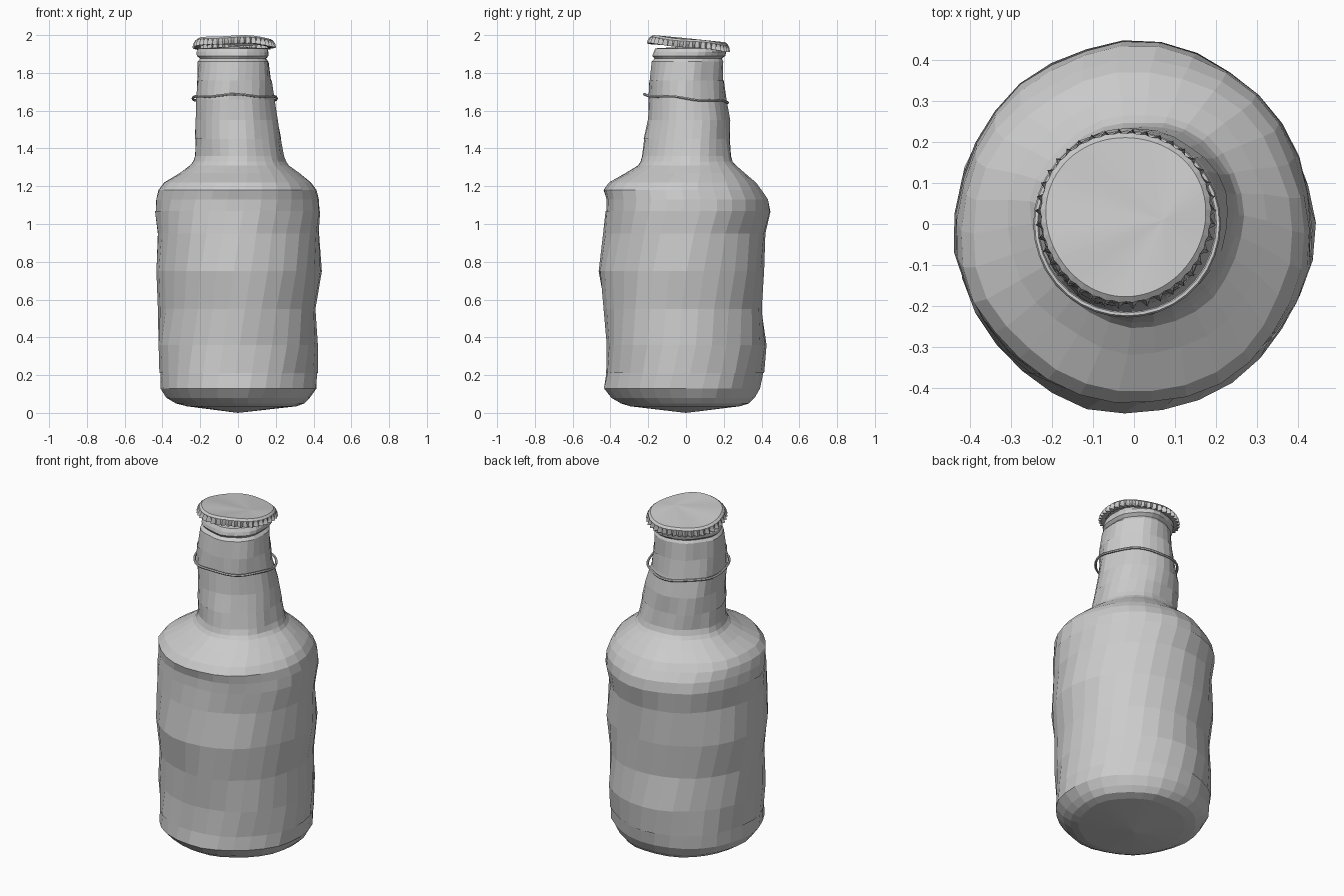
import bpy
import bmesh
import random
from math import sin, cos, pi
from mathutils import Matrix, Vector

random.seed(4)

default_cube = bpy.data.objects.get("Cube")
if default_cube:
    bpy.data.objects.remove(default_cube, do_unlink=True)

# One plain grey for the whole bottle
grey = bpy.data.materials.new("plain grey")
grey.use_nodes = True
grey_colour = (0.6, 0.6, 0.6, 1)
grey.diffuse_color = grey_colour
grey.node_tree.nodes["Principled BSDF"].inputs["Base Color"].default_value = grey_colour


def finish(name, bm):
    """Turn a bmesh into a flat-shaded grey object."""
    bmesh.ops.recalc_face_normals(bm, faces=bm.faces)
    mesh = bpy.data.meshes.new(name)
    bm.to_mesh(mesh)
    bm.free()
    mesh.materials.append(grey)
    obj = bpy.data.objects.new(name, mesh)
    bpy.context.collection.objects.link(obj)
    return obj


def wobble(angle, height):
    """Uneven hand-made surface, shared by the glass and its labels."""
    return (0.005 * sin(3 * angle + 9 * height)
            + 0.003 * sin(7 * angle - 14 * height)
            + random.uniform(-0.002, 0.002))


def skin(bm, rings, bottom=None, top=None):
    """Bridge rings of vertices and close the ends with fans."""
    sides = len(rings[0])
    for low, high in zip(rings, rings[1:]):
        for i in range(sides):
            j = (i + 1) % sides
            bm.faces.new((low[i], low[j], high[j], high[i]))
    for ring, tip in ((rings[0], bottom), (rings[-1], top)):
        if tip:
            centre = bm.verts.new(tip)
            for i in range(sides):
                bm.faces.new((ring[i], ring[(i + 1) % sides], centre))


def wobbly_loft(name, rows, sides, offset=0.0, bottom=None, top=None):
    """Slightly twisted loft; rows hold height, radius, centre x and y in hundredths."""
    bm = bmesh.new()
    rings = []
    for row in rows:
        z, radius, cx, cy = (value / 100 for value in row)
        ring = []
        for i in range(sides):
            a = 2 * pi * i / sides + 0.35 * z
            r = radius + offset + wobble(a, z)
            ring.append(bm.verts.new((cx + r * cos(a), cy + r * sin(a), z)))
        rings.append(ring)
    skin(bm, rings, bottom, top)
    return finish(name, bm)


# Glass: rounded foot, straight body, domed shoulder, leaning neck and lip
foot = [(3.5, 29, 2, 0), (5, 34, 1, 0), (8, 38, 0, -1), (13, 41.5, 0, -2)]
body = [(21, 41.5, 0, -1), (36, 42, 0, 0), (55, 41.5, 0, -1.5), (75, 43.5, 0, -2),
        (95, 42.5, 0, -1), (107, 43.5, 0, 0.5)]
shoulder = [(113, 43, 0, 0), (118, 42, 0, -2), (122, 39, 0, -2), (127, 31.5, 1, 0),
            (131, 26, 1, 1), (133, 24.5, 1, 1)]
neck = [(136, 23.5, 1, 1), (145, 22.5, 0, 1), (155, 21.5, -1, 1.5), (166, 20.2, -2, 0.5),
        (176, 19.5, -2, 0), (186, 18.8, -2, 0.5)]
lip = [(187.5, 17.5, -2, 1), (189, 19, -2, 1.5), (191, 19, -2, 2), (193, 18, -2, 2)]

wobbly_loft("bottle_glass", foot + body + shoulder + neck + lip, 30,
            bottom=(0, 0, 0), top=(-0.02, 0.02, 1.94))

# Paper labels hugging the body and the neck
wobbly_loft("body_label", body, 30, offset=0.003)
wobbly_loft("neck_label", neck[1:-1], 30, offset=0.003)

# Thin wire loop around the neck, tipped backwards
bpy.ops.mesh.primitive_torus_add(major_segments=36, minor_segments=6,
                                 major_radius=0.222, minor_radius=0.007,
                                 location=(-0.017, 0, 1.665), rotation=(-0.08, 0, 0))
wire = bpy.context.object
wire.name = "neck_wire"
wire.data.materials.append(grey)
for v in wire.data.vertices:
    a = math_angle = Vector((1, 0)).angle_signed(v.co.xy)
    v.co.z += 0.005 * sin(5 * a)

# Crimped bottle cap: skirt teeth alternate in and out below a slightly domed top
TEETH = 40
bm = bmesh.new()
rings = []
# Each row: height, radius on the valleys, radius on the teeth
for z, valley, tooth in ((-0.045, 0.175, 0.185), (-0.048, 0.2, 0.222),
                         (-0.03, 0.198, 0.218), (-0.015, 0.206, 0.209),
                         (-0.004, 0.195, 0.195)):
    ring = []
    for i in range(2 * TEETH):
        a = pi * i / TEETH
        r = (tooth if i % 2 else valley) + 0.003 * sin(3 * a)
        ring.append(bm.verts.new((r * cos(a), r * sin(a), z + 0.003 * sin(4 * a))))
    rings.append(ring)
skin(bm, rings, top=(0.09, -0.01, 0.0))
cap = finish("bottle_cap", bm)
cap.matrix_world = Matrix.Translation((-0.02, 0.02, 1.982)) @ Matrix.Rotation(-0.1, 4, "X")
